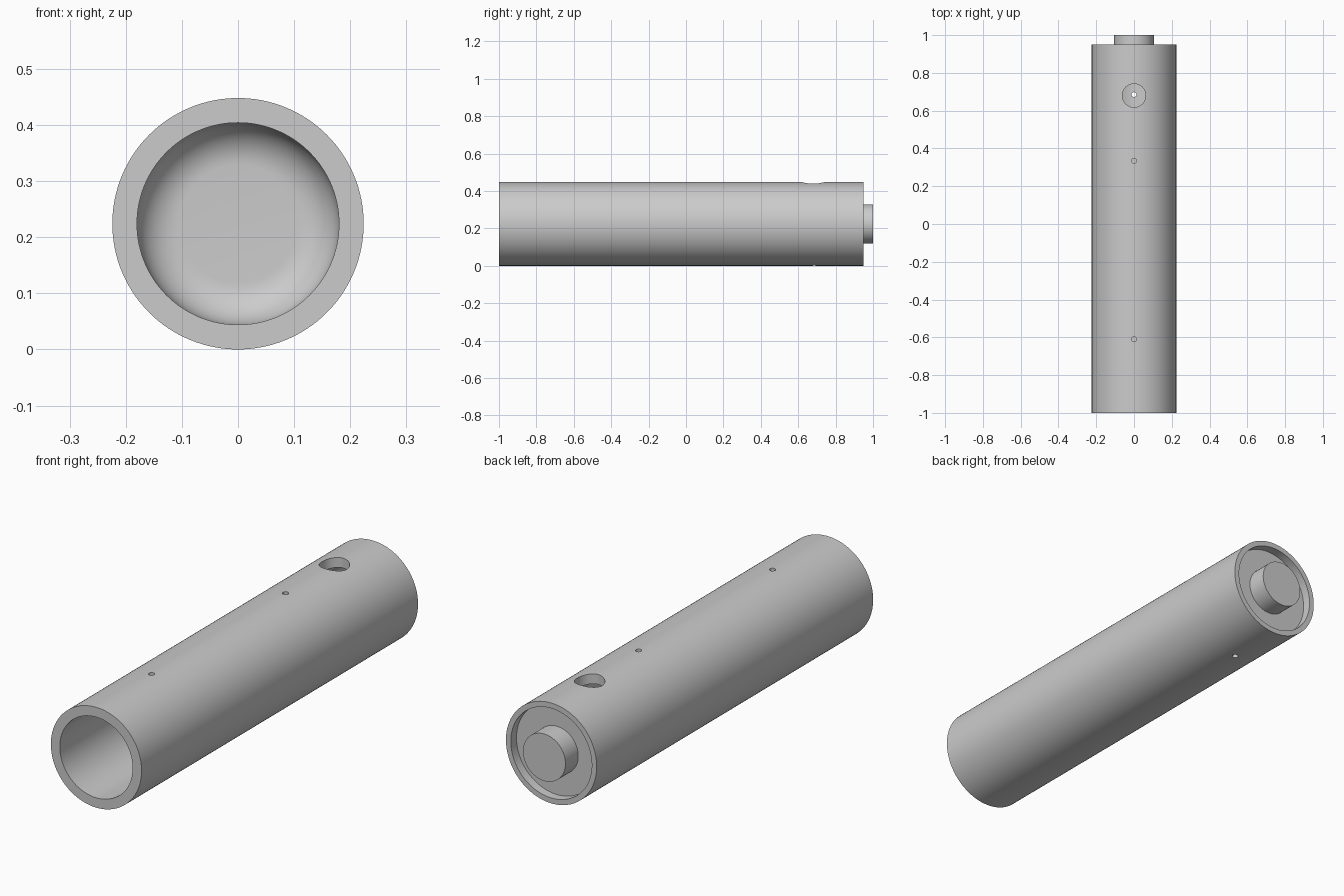
import bpy, bmesh, math
from mathutils import Matrix, Vector

if "Cube" in bpy.data.objects:
    bpy.data.objects.remove(bpy.data.objects["Cube"], do_unlink=True)

RADIUS = 0.224          # outer radius, also the axis height
BORE = 0.18
BORE_END = 0.85
FILLET = 0.075
BACK = 0.95
RECESS_FLOOR = 0.91

grey = bpy.data.materials.new("plain grey")
grey.use_nodes = True
colour = (0.6, 0.6, 0.6, 1)
grey.diffuse_color = colour
grey.node_tree.nodes["Principled BSDF"].inputs["Base Color"].default_value = colour


def add_object(name, bm):
    mesh = bpy.data.meshes.new(name)
    bmesh.ops.recalc_face_normals(bm, faces=bm.faces)
    bm.to_mesh(mesh)
    bm.free()
    mesh.materials.append(grey)
    obj = bpy.data.objects.new(name, mesh)
    bpy.context.collection.objects.link(obj)
    return obj


def lathe(name, profile, steps=128):
    """Turn (radius, y) points around the tube axis."""
    bm = bmesh.new()
    verts = [bm.verts.new((r, y, RADIUS)) for r, y in profile]
    edges = [bm.edges.new(pair) for pair in zip(verts, verts[1:])]
    bmesh.ops.spin(bm, geom=verts + edges, cent=(0, 0, RADIUS), axis=(0, 1, 0),
                   angle=math.tau, steps=steps, use_duplicate=False)
    bmesh.ops.remove_doubles(bm, verts=bm.verts, dist=1e-5)
    return add_object(name, bm)


def drill(target, radius, y, z_low, z_high):
    """Cut a round vertical hole through one wall."""
    bm = bmesh.new()
    bmesh.ops.create_cone(bm, cap_ends=True, segments=48, radius1=radius, radius2=radius,
                          depth=z_high - z_low,
                          matrix=Matrix.Translation(Vector((0, y, (z_low + z_high) / 2))))
    cutter = add_object("drill_cutter", bm)
    cutter.hide_render = True
    mod = target.modifiers.new("hole", "BOOLEAN")
    mod.operation = "DIFFERENCE"
    mod.solver = "EXACT"
    mod.object = cutter
    bpy.context.view_layer.objects.active = target
    bpy.ops.object.modifier_apply(modifier=mod.name)
    bpy.data.objects.remove(cutter, do_unlink=True)


def smooth(obj):
    bpy.ops.object.select_all(action="DESELECT")
    obj.select_set(True)
    bpy.context.view_layer.objects.active = obj
    bpy.ops.object.shade_smooth_by_angle(angle=math.radians(30))


# Tube body: recessed back end, open front, bore with a rounded blind end
rounded_end = []
for i in range(13):
    a = math.pi / 2 * i / 12
    rounded_end.append((BORE - FILLET + FILLET * math.cos(a),
                        BORE_END - FILLET + FILLET * math.sin(a)))
body = lathe("tube_body", [(0, RECESS_FLOOR), (0.2, RECESS_FLOOR), (0.2, BACK),
                           (RADIUS, BACK), (RADIUS, -1), (BORE, -1)]
             + rounded_end + [(0, BORE_END)])

# Large port and two pin holes in the top wall, one vent in the bottom wall
drill(body, 0.062, 0.68, RADIUS, 0.6)
for y in (0.335, -0.61):
    drill(body, 0.013, y, RADIUS, 0.6)
drill(body, 0.013, 0.685, -0.1, RADIUS)
smooth(body)

# Stub knob standing out of the recess
knob = lathe("rear_knob", [(0, 0.9), (0.105, 0.9), (0.105, 1), (0, 1)], steps=96)
smooth(knob)
